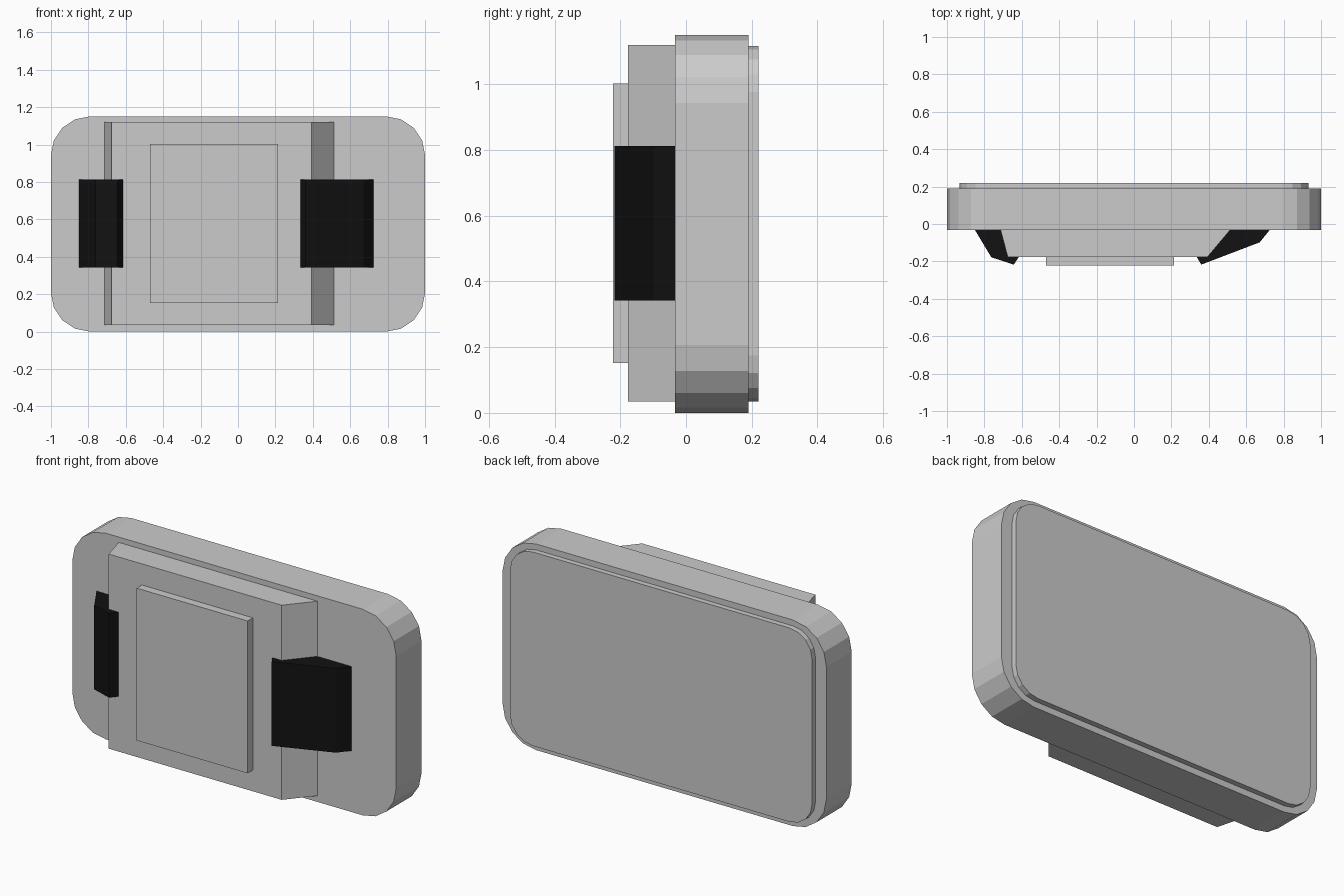
import bpy, bmesh, math
from mathutils import Vector

if "Cube" in bpy.data.objects:
    bpy.data.objects.remove(bpy.data.objects["Cube"])


def extrude(name, points, offset, material=None):
    """Extrude a planar outline along an offset vector into a closed solid."""
    bm = bmesh.new()
    face = bm.faces.new([bm.verts.new(p) for p in points])
    result = bmesh.ops.extrude_face_region(bm, geom=[face], use_keep_orig=True)
    verts = [g for g in result["geom"] if isinstance(g, bmesh.types.BMVert)]
    bmesh.ops.translate(bm, vec=Vector(offset), verts=verts)
    bmesh.ops.recalc_face_normals(bm, faces=bm.faces)
    mesh = bpy.data.meshes.new(name)
    bm.to_mesh(mesh)
    bm.free()
    obj = bpy.data.objects.new(name, mesh)
    bpy.context.collection.objects.link(obj)
    if material:
        mesh.materials.append(material)
    return obj


def rounded_slab(name, x0, x1, z0, z1, y0, y1, r, segments=4):
    """Upright slab with faceted round corners."""
    corners = [(x1 - r, z1 - r), (x0 + r, z1 - r), (x0 + r, z0 + r), (x1 - r, z0 + r)]
    pts = []
    for i, (cx, cz) in enumerate(corners):
        for s in range(segments + 1):
            a = math.pi / 2 * (i + s / segments)
            pts.append((cx + r * math.cos(a), y0, cz + r * math.sin(a)))
    return extrude(name, pts, (0, y1 - y0, 0))


def plan_prism(name, outline, z0, z1, material=None):
    """Vertical prism from an outline seen from the top."""
    return extrude(name, [(x, y, z0) for x, y in outline], (0, 0, z1 - z0), material)


black = bpy.data.materials.new("black")
black.diffuse_color = (0.006, 0.006, 0.006, 1)
black.use_nodes = True
black.node_tree.nodes["Principled BSDF"].inputs["Base Color"].default_value = black.diffuse_color

# Main housing and raised back panel
rounded_slab("housing", -1, 1, 0, 1.15, -0.033, 0.19, 0.207)
rounded_slab("back_panel", -0.933, 0.933, 0.035, 1.117, 0.19, 0.22, 0.14)

# Front plate with sloping ends, and the pad on it
plan_prism("front_plate", [(-0.713, -0.033), (-0.675, -0.176),
                           (0.393, -0.176), (0.513, -0.033)], 0.034, 1.12)
plan_prism("front_pad", [(-0.47, -0.176), (-0.47, -0.222),
                         (0.215, -0.222), (0.215, -0.176)], 0.152, 1.002)

# Side clips hooked over the plate ends
plan_prism("left_clip", [(-0.85, -0.033), (-0.763, -0.178), (-0.643, -0.217),
                         (-0.615, -0.176), (-0.675, -0.176), (-0.713, -0.033)],
           0.342, 0.812, black)
plan_prism("right_clip", [(0.725, -0.033), (0.672, -0.098), (0.36, -0.217),
                          (0.335, -0.176), (0.393, -0.176), (0.513, -0.033)],
           0.342, 0.812, black)
